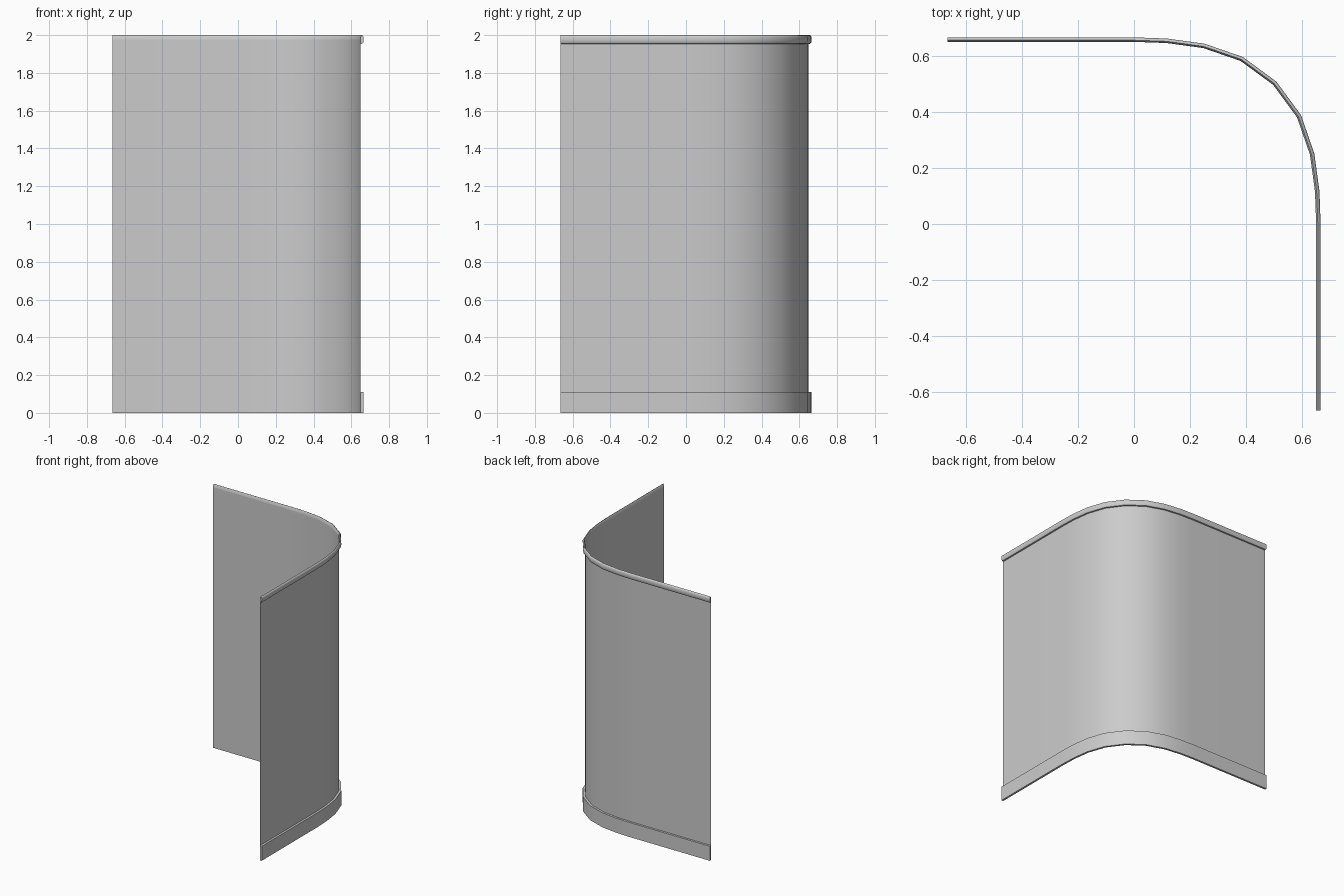
import bpy, bmesh
from mathutils import Vector

if "Cube" in bpy.data.objects:
    bpy.data.objects.remove(bpy.data.objects["Cube"])

# Plan path of the wall: half of it, then mirrored across the diagonal
half = [(-0.665, 0.649), (0, 0.649), (0.115, 0.645), (0.247, 0.627), (0.38, 0.581)]
path = [Vector(p) for p in half + [(0.496, 0.496)] + [(y, x) for x, y in reversed(half)]]


def mitre(i):
    """Outward offset direction at a path point."""
    dirs = []
    if i > 0:
        dirs.append((path[i] - path[i - 1]).normalized())
    if i < len(path) - 1:
        dirs.append((path[i + 1] - path[i]).normalized())
    normals = [Vector((-d.y, d.x)) for d in dirs]
    n = sum(normals, Vector((0, 0))).normalized()
    return n / n.dot(normals[0])


def sweep(name, profile, closed=True, angle=0.6):
    """Sweep an (outward offset, height) profile along the path."""
    bm = bmesh.new()
    rings = []
    for i, p in enumerate(path):
        n = mitre(i)
        rings.append([bm.verts.new((p.x + n.x * o, p.y + n.y * o, z)) for o, z in profile])
    count = len(profile)
    for a, b in zip(rings, rings[1:]):
        for j in range(count if closed else count - 1):
            k = (j + 1) % count
            bm.faces.new((a[j], a[k], b[k], b[j]))
    if closed:
        bm.faces.new(rings[0])
        bm.faces.new(rings[-1])
        bmesh.ops.recalc_face_normals(bm, faces=bm.faces)
    elif sum(f.normal.y for f in bm.faces if not f.normal_update()) < 0:
        bmesh.ops.reverse_faces(bm, faces=bm.faces)
    mesh = bpy.data.meshes.new(name)
    bm.to_mesh(mesh)
    bm.free()
    obj = bpy.data.objects.new(name, mesh)
    bpy.context.collection.objects.link(obj)
    bpy.ops.object.select_all(action='DESELECT')
    obj.select_set(True)
    bpy.context.view_layer.objects.active = obj
    bpy.ops.object.shade_smooth_by_angle(angle=angle)


# Thin curved wall sheet
sweep("wall_panel", [(0, 0), (0, 1.977)], closed=False)
# Flat skirting strip on the outer side
sweep("skirting", [(0, 0), (0.016, 0), (0.016, 0.11), (0, 0.11)])
# Rounded capping strip at the top
sweep("top_rail", [(0, 1.953), (0.010, 1.955), (0.015, 1.963), (0.016, 1.975),
                   (0.016, 1.988), (0.012, 1.997), (0.006, 2.0), (0, 1.99)], angle=0.8)
